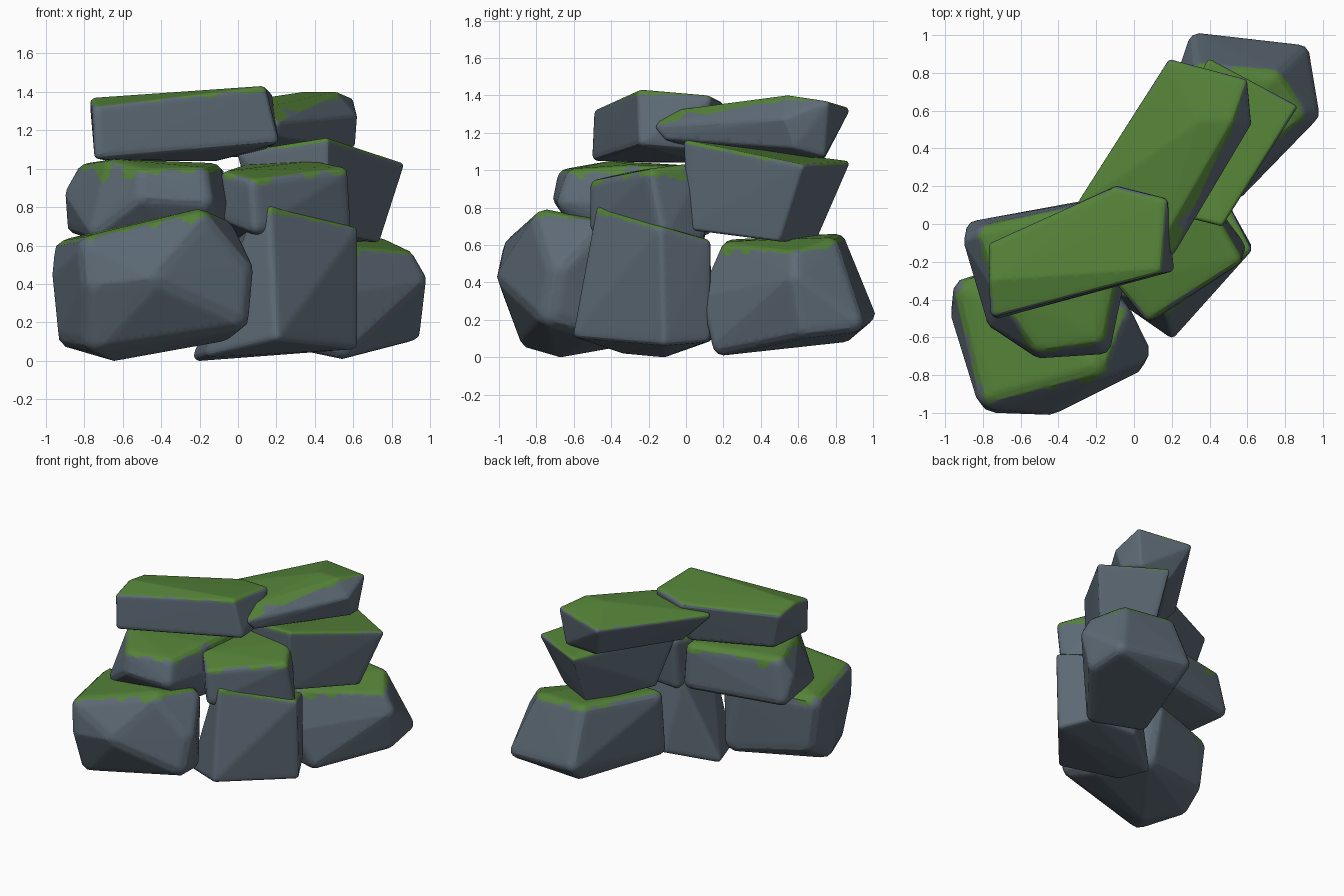
import bpy, bmesh
from mathutils import Vector, noise

if "Cube" in bpy.data.objects:
    bpy.data.objects.remove(bpy.data.objects["Cube"])


def material(name, rgb):
    m = bpy.data.materials.new(name)
    m.diffuse_color = (*rgb, 1)
    m.use_nodes = True
    m.node_tree.nodes["Principled BSDF"].inputs["Base Color"].default_value = m.diffuse_color
    return m


STONE = material("slate_grey", (0.11, 0.145, 0.18))
MOSS = material("moss_green", (0.09, 0.225, 0.04))


def round_hull(corners, r):
    """Convex stone: hull of little balls set just inside every corner."""
    lo = Vector([min(p[i] for p in corners) for i in range(3)])
    hi = Vector([max(p[i] for p in corners) for i in range(3)])
    mid, half = (lo + hi) / 2, (hi - lo) / 2
    ball = bmesh.new()
    bmesh.ops.create_icosphere(ball, subdivisions=2, radius=r)
    dirs = [v.co.copy() for v in ball.verts]
    ball.free()
    bm = bmesh.new()
    for p in corners:
        c = Vector([p[i] - r * max(-1, min(1, 1.6 * (p[i] - mid[i]) / half[i]))
                    for i in range(3)])
        for d in dirs:
            bm.verts.new(c + d)
    out = bmesh.ops.convex_hull(bm, input=bm.verts[:])
    junk = {v for v in out["geom_interior"] + out["geom_unused"]
            if isinstance(v, bmesh.types.BMVert)}
    bmesh.ops.delete(bm, geom=list(junk), context='VERTS')
    return bm


def rock(name, r, top, low, drip=0.04):
    bm = round_hull(top + low, r)
    # refine the faces so the moss edge can be ragged
    for _ in range(6):
        long_edges = [e for e in bm.edges if e.calc_length() > 0.04]
        if not long_edges:
            break
        bmesh.ops.subdivide_edges(bm, edges=long_edges, cuts=1)
        bmesh.ops.triangulate(bm, faces=[f for f in bm.faces if len(f.verts) > 3])
    bmesh.ops.recalc_face_normals(bm, faces=bm.faces[:])
    # average plane through the top corners
    c = sum((Vector(p) for p in top), Vector()) / len(top)
    n = Vector()
    for a, b in zip(top, top[1:] + top[:1]):
        n += (Vector(a) - c).cross(Vector(b) - c)
    n.normalize()
    if n.z < 0:
        n.negate()
    # moss covers upward faces and drips over the rim
    for f in bm.faces:
        f.smooth = True
        p = f.calc_center_median()
        w = noise.noise(p * 9)
        depth = (c - p).dot(n)
        up = f.normal.z
        mossy = up > 0.74 + 0.12 * w or (up > 0.1 and depth < drip * (0.6 + 1.6 * w))
        f.material_index = 1 if mossy else 0
    me = bpy.data.meshes.new(name)
    bm.to_mesh(me)
    bm.free()
    me.materials.append(STONE)
    me.materials.append(MOSS)
    ob = bpy.data.objects.new(name, me)
    bpy.context.collection.objects.link(ob)
    bpy.context.view_layer.objects.active = ob
    ob.select_set(True)
    bpy.ops.object.shade_smooth_by_angle(angle=0.7)
    ob.select_set(False)


# bottom course
rock("bottom_front_rock", 0.09,
     [(-.96, -.28, .64), (-.84, -.98, .66), (-.12, -.83, .79), (-.01, -.45, .74), (-.35, -.13, .68)],
     [(.08, -.72, .5), (-.97, -.42, .48), (-.82, -1, .4), (-.45, -1.01, .45),
      (.06, -.78, .15), (-.82, -.9, .04), (-.72, -.72, 0), (-.94, -.5, .06),
      (-.92, -.28, .15), (-.25, -.13, .08), (0, -.5, .1)])
rock("bottom_middle_rock", 0.03,
     [(.16, -.48, .81), (.62, -.12, .7), (.5, .13, .63), (0, .05, .66), (.06, -.42, .7)],
     [(.2, -.6, .1), (.62, -.1, .06), (.5, .13, .08), (.1, .14, .08), (-.23, -.1, 0),
      (-.17, -.35, .02)], 0.02)
rock("bottom_back_rock", 0.06,
     [(.4, .18, .62), (.92, .6, .58), (.79, .82, .64), (.32, .86, .66), (.05, .19, .63)],
     [(.98, .6, .45), (.55, .14, .01), (.95, .65, .1), (.93, .95, .13),
      (.3, 1.01, .19), (.32, .9, .08), (.05, .15, .1), (.4, .08, .33)])

# middle course
rock("middle_front_rock", 0.06,
     [(-.84, 0, 1.03), (-.7, -.44, 1.05), (-.5, -.69, 1.01), (-.14, -.65, 1.01),
      (-.08, -.3, 1.03), (-.07, .14, 1.02)],
     [(-.9, -.04, .9), (-.5, -.71, .88), (-.12, -.69, .85), (-.05, -.3, .83), (-.89, .02, .66),
      (-.78, -.56, .62), (-.2, -.55, .56), (-.06, -.2, .6), (-.06, .15, .65)], 0.06)
rock("middle_centre_rock", 0.04,
     [(-.09, -.34, .99), (.04, -.51, .95), (.57, -.18, 1.01), (.42, .1, 1.04), (0, .14, 1.02)],
     [(.06, -.51, .66), (-.08, -.35, .72), (.59, -.1, .6), (.45, .1, .62), (0, .1, .6)], 0.05)
rock("middle_back_rock", 0.02,
     [(.46, -.01, 1.16), (.86, .63, 1.03), (.4, .87, 1.05), (0, .1, 1.09)],
     [(.45, .01, .68), (.74, .5, .62), (.4, .7, .62), (.1, .22, .66)], 0.02)

# top slabs
rock("top_front_slab", 0.03,
     [(-.76, -.49, 1.32), (.15, -.25, 1.43), (.18, .14, 1.4), (-.07, .2, 1.37),
      (-.77, -.12, 1.34), (-.77, -.32, 1.37)],
     [(-.75, -.5, 1.05), (.21, -.24, 1.13), (.16, .1, 1.1), (-.1, .12, 1.04), (-.7, -.15, 1.04)], 0.02)
rock("top_back_slab", 0.025,
     [(.2, .87, 1.34), (.6, .77, 1.37), (.53, .56, 1.4), (.13, -.12, 1.31), (-.29, .1, 1.3)],
     [(.36, .56, 1.4), (.62, .55, 1.28), (.2, -.16, 1.23), (.61, .6, 1.11), (.22, -.12, 1.17),
      (.3, .75, 1.06), (-.1, .15, 1.06), (.56, .75, 1.07)], 0.02)
